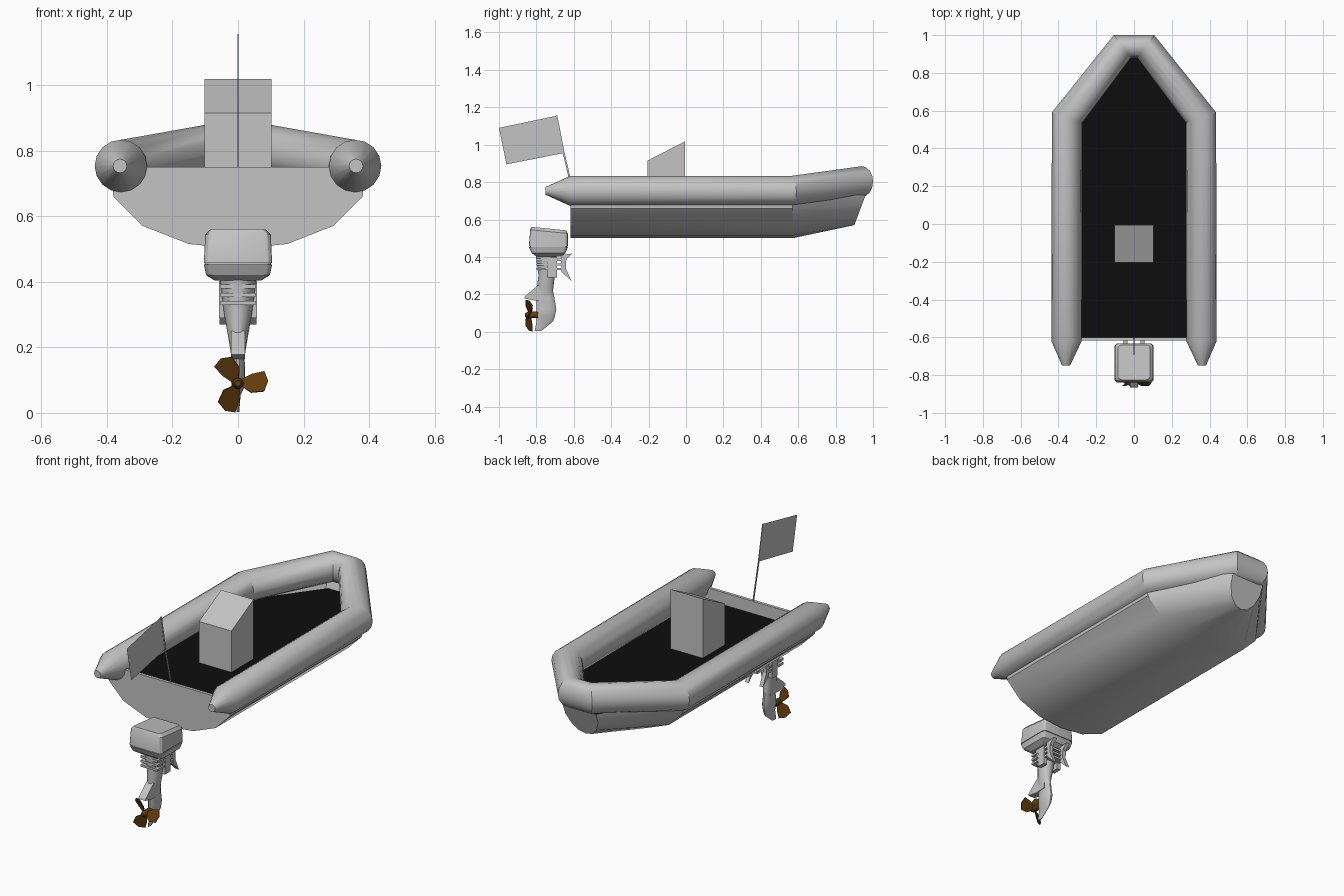
import bpy, bmesh, math
from mathutils import Vector

cube = bpy.data.objects.get("Cube")
if cube:
    bpy.data.objects.remove(cube, do_unlink=True)


def material(name, rgb):
    m = bpy.data.materials.new(name)
    m.use_nodes = True
    m.diffuse_color = (*rgb, 1)
    m.node_tree.nodes["Principled BSDF"].inputs["Base Color"].default_value = (*rgb, 1)
    return m


GREY = material("light_grey", (0.55, 0.55, 0.55))
BLACK = material("floor_black", (0.004, 0.004, 0.004))
BROWN = material("propeller_brown", (0.12, 0.045, 0.005))


def build(name, verts, faces, mat, smooth=None):
    bm = bmesh.new()
    vs = [bm.verts.new(v) for v in verts]
    for f in faces:
        bm.faces.new([vs[i] for i in f])
    bmesh.ops.recalc_face_normals(bm, faces=bm.faces)
    mesh = bpy.data.meshes.new(name)
    bm.to_mesh(mesh)
    bm.free()
    mesh.materials.append(mat)
    ob = bpy.data.objects.new(name, mesh)
    bpy.context.collection.objects.link(ob)
    if smooth:
        bpy.ops.object.select_all(action="DESELECT")
        ob.select_set(True)
        bpy.context.view_layer.objects.active = ob
        bpy.ops.object.shade_smooth_by_angle(angle=math.radians(smooth))
    return ob


def loft(name, rings, mat, smooth=None, closed=True):
    """Skin equal-length rings; closed rings also get end caps."""
    n = len(rings[0])
    faces = []
    for k in range(len(rings) - 1):
        for i in range(n if closed else n - 1):
            j = (i + 1) % n
            faces.append((k * n + i, k * n + j, (k + 1) * n + j, (k + 1) * n + i))
    if closed:
        faces += [tuple(range(n)), tuple(range((len(rings) - 1) * n, len(rings) * n))]
    return build(name, [v for r in rings for v in r], faces, mat, smooth)


def prism(name, profile, x0, x1, mat=GREY):
    """Extrude a (y, z) outline along x."""
    return loft(name, [[(x, y, z) for y, z in profile] for x in (x0, x1)], mat)


# Inflatable tube: mitred rings (centre, outward vector, height radius), mirrored
half_tube = [
    ((0.36, -0.75, 0.753), (0.021, 0), 0.021),
    ((0.357, -0.62, 0.753), (0.08, 0), 0.08),
    ((0.355, 0.562, 0.753), (0.08, 0.028), 0.08),
    ((0.062, 0.94, 0.803), (0.045, 0.06), 0.082),
]
tube = half_tube + [((-c[0], c[1], c[2]), (-s[0], s[1]), r) for c, s, r in reversed(half_tube)]
SIDES = 16
rings = []
for c, s, r in tube:
    ring = []
    for i in range(SIDES):
        a = math.tau * i / SIDES
        ring.append(Vector(c) + Vector((s[0], s[1], 0)) * math.cos(a) + Vector((0, 0, r)) * math.sin(a))
    rings.append(ring)
loft("inflatable_tube", rings, GREY, 28)

# Hull shell: rounded section running straight, then narrowing to a raked bow
half = [(0.39, 0.75), (0.38, 0.66), (0.29, 0.57), (0.15, 0.515)]
section = half + [(0, 0.5)] + [(-x, z) for x, z in reversed(half)]


def bow_point(x, z):
    t = (z - 0.5) / 0.25
    return (x * 0.27, 0.9 + 0.06 * t, 0.57 + 0.16 * t)


loft("hull", [[(x, -0.61, z) for x, z in section],
              [(x, 0.57, z) for x, z in section],
              [bow_point(x, z) for x, z in section]], GREY, 28, closed=False)
build("bow_plate", [bow_point(x, z) for x, z in section], [range(len(section))], GREY)
loft("transom", [[(x, y, z) for x, z in section] for y in (-0.617, -0.6)], GREY)

# Floor
edge = [(0.35, -0.6), (0.35, 0.56), (0.08, 0.92)]
outline = edge + [(-x, y) for x, y in reversed(edge)]
loft("floor", [[(x, y, z) for x, y in outline] for z in (0.67, 0.68)], BLACK)

# Steering console with sloped top
prism("console", [(-0.205, 0.675), (-0.205, 0.915), (-0.005, 1.018), (-0.005, 0.675)], -0.102, 0.102)

# Flag and pole
prism("flag_pole", [(-0.61, 0.75), (-0.6, 0.75), (-0.65, 0.96), (-0.688, 1.155), (-0.694, 1.155), (-0.66, 0.96)],
      -0.002, 0.002)
build("flag", [(0, -0.69, 1.155), (0, -1, 1.09), (0, -0.96, 0.895), (0, -0.655, 0.955)], [range(4)], GREY)


# Outboard motor cowl: stacked rounded rectangles
def rounded(z, hx, y0, y1, tilt=0.0, r=0.02):
    pts = []
    corners = [(hx, y1, 0), (-hx, y1, 1), (-hx, y0, 2), (hx, y0, 3)]
    for x, y, q in corners:
        cx, cy = x - math.copysign(r, x), (y - r if y == y1 else y + r)
        for k in range(4):
            a = (q + k / 3) * math.pi / 2
            py = cy + r * math.sin(a)
            pts.append((cx + r * math.cos(a), py, z - tilt * (py + 0.83)))
    return pts


loft("motor_lower_cowl", [rounded(0.403, 0.07, -0.80, -0.67), rounded(0.42, 0.097, -0.825, -0.645),
                          rounded(0.452, 0.104, -0.84, -0.632)], GREY, 25)
loft("motor_seam", [rounded(0.45, 0.1, -0.835, -0.637), rounded(0.46, 0.1, -0.835, -0.637)], GREY, 25)
loft("motor_upper_cowl", [rounded(0.457, 0.104, -0.84, -0.632), rounded(0.545, 0.1, -0.833, -0.632, 0.1),
                          rounded(0.561, 0.085, -0.825, -0.64, 0.1)], GREY, 25)

# Motor leg, tapering down to the skeg: (z, half width, back, front)
leg = [(0.41, 0.056, -0.805, -0.69), (0.3, 0.042, -0.79, -0.70), (0.22, 0.028, -0.80, -0.71),
       (0.17, 0.02, -0.80, -0.70), (0.12, 0.022, -0.80, -0.692), (0.08, 0.02, -0.80, -0.70),
       (0.055, 0.008, -0.80, -0.71), (0.003, 0.004, -0.81, -0.775)]
loft("motor_leg", [[(hx * math.cos(a), (y0 + y1) / 2 + (y1 - y0) / 2 * math.sin(a), z)
                    for a in (math.tau * i / 14 for i in range(14))]
                   for z, hx, y0, y1 in leg], GREY, 40)
prism("motor_fin", [(-0.865, 0.178), (-0.86, 0.19), (-0.79, 0.25), (-0.73, 0.2), (-0.73, 0.168), (-0.8, 0.165)],
      -0.022, 0.022)

# Mounting bracket: ribs and a pair of clamp claws
for z in (0.335, 0.36, 0.385):
    prism("bracket_rib", [(-0.8, z - 0.006), (-0.8, z + 0.006), (-0.655, z + 0.006), (-0.655, z - 0.006)],
          -0.054, 0.054)
claw = [(-0.608, 0.418), (-0.64, 0.385), (-0.643, 0.34), (-0.612, 0.27), (-0.665, 0.32), (-0.67, 0.41)]
for side in (-1, 1):
    prism("bracket_claw", claw, side * 0.034, side * 0.056)
    prism("bracket_side_plate", [(-0.74, 0.29), (-0.74, 0.4), (-0.69, 0.4), (-0.69, 0.29)],
          side * 0.035, side * 0.058)

# Propeller: hub and three pitched blades
HUB_Z = 0.09
loft("propeller_hub", [[(r * math.cos(a), y, HUB_Z + r * math.sin(a))
                        for a in (math.tau * i / 12 for i in range(12))]
                       for y, r in ((-0.79, 0.018), (-0.845, 0.017), (-0.862, 0.009))], BROWN, 35)
blade = [(0.01, -0.01), (0.035, -0.033), (0.075, -0.035), (0.092, -0.005),
         (0.085, 0.025), (0.045, 0.022), (0.01, 0.01)]
for deg in (8, 128, 248):
    a = math.radians(deg)
    pts = [(r * math.cos(a) - t * math.sin(a), -0.836 + 0.6 * t, HUB_Z + r * math.sin(a) + t * math.cos(a))
           for r, t in blade]
    ob = build("propeller_blade", pts, [range(len(pts))], BROWN)
    mod = ob.modifiers.new("thickness", "SOLIDIFY")
    mod.thickness = 0.004
    mod.offset = 0
